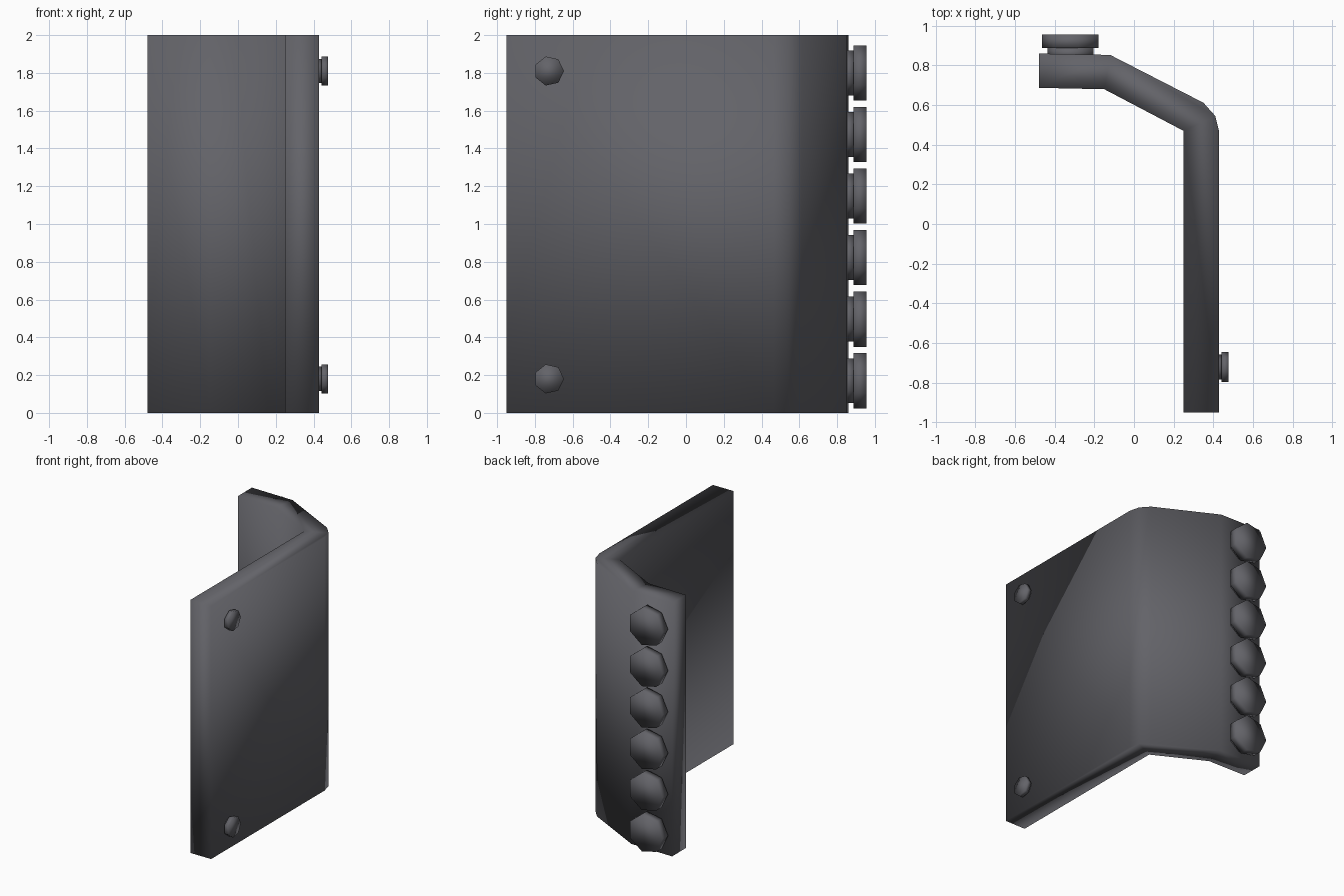
import bpy, bmesh, math
from mathutils import Matrix, Vector

if "Cube" in bpy.data.objects:
    bpy.data.objects.remove(bpy.data.objects["Cube"])

# single dark metal colour
metal = bpy.data.materials.new("dark_grey_metal")
metal.diffuse_color = (0.125, 0.125, 0.14, 1)
metal.use_nodes = True
metal.node_tree.nodes["Principled BSDF"].inputs["Base Color"].default_value = metal.diffuse_color


def finish(name, bm, smooth_all=True):
    bmesh.ops.recalc_face_normals(bm, faces=bm.faces[:])
    me = bpy.data.meshes.new(name)
    bm.to_mesh(me)
    bm.free()
    me.materials.append(metal)
    for p in me.polygons:
        p.use_smooth = smooth_all
    ob = bpy.data.objects.new(name, me)
    bpy.context.collection.objects.link(ob)
    return ob


# bent plate: profile seen from above, extruded upwards
profile = [(-0.48, 0.86), (-0.12, 0.853), (0.35, 0.612), (0.41, 0.545),
           (0.43, 0.465), (0.43, -0.95), (0.25, -0.95), (0.25, 0.47),
           (-0.15, 0.68), (-0.48, 0.687)]
bm = bmesh.new()
face = bm.faces.new([bm.verts.new((x, y, 0)) for x, y in profile])
ext = bmesh.ops.extrude_face_region(bm, geom=[face])
bmesh.ops.translate(bm, vec=(0, 0, 2),
                    verts=[g for g in ext["geom"] if isinstance(g, bmesh.types.BMVert)])
finish("bent_plate", bm)


def bolt(name, base, axis, neck_r, neck_h, head_r, head_h):
    """Seven-sided bolt: narrow neck and wider head along axis."""
    bm = bmesh.new()
    rot = Vector(axis).to_track_quat('Z', 'Y').to_matrix().to_4x4()
    sunk = 0.02
    for r, z0, z1 in ((neck_r, -sunk, neck_h), (head_r, neck_h, neck_h + head_h)):
        m = (Matrix.Translation(base) @ rot @ Matrix.Translation((0, 0, (z0 + z1) / 2))
             @ Matrix.Rotation(math.pi / 2 + math.pi / 7, 4, 'Z'))
        bmesh.ops.create_cone(bm, cap_ends=True, segments=7, radius1=r, radius2=r,
                              depth=z1 - z0, matrix=m)
    finish(name, bm)


# row of large bolts on the back flange
for i in range(6):
    bolt(f"large_bolt_{i + 1}", Vector((-0.315, 0.857, 0.17 + 0.326 * i)), (0, 1, 0),
         0.122, 0.03, 0.15, 0.068)

# two small bolts on the side panel
for i, z in enumerate((0.18, 1.81)):
    bolt(f"small_bolt_{i + 1}", Vector((0.43, -0.725, z)), (1, 0, 0),
         0.066, 0.011, 0.079, 0.036)
